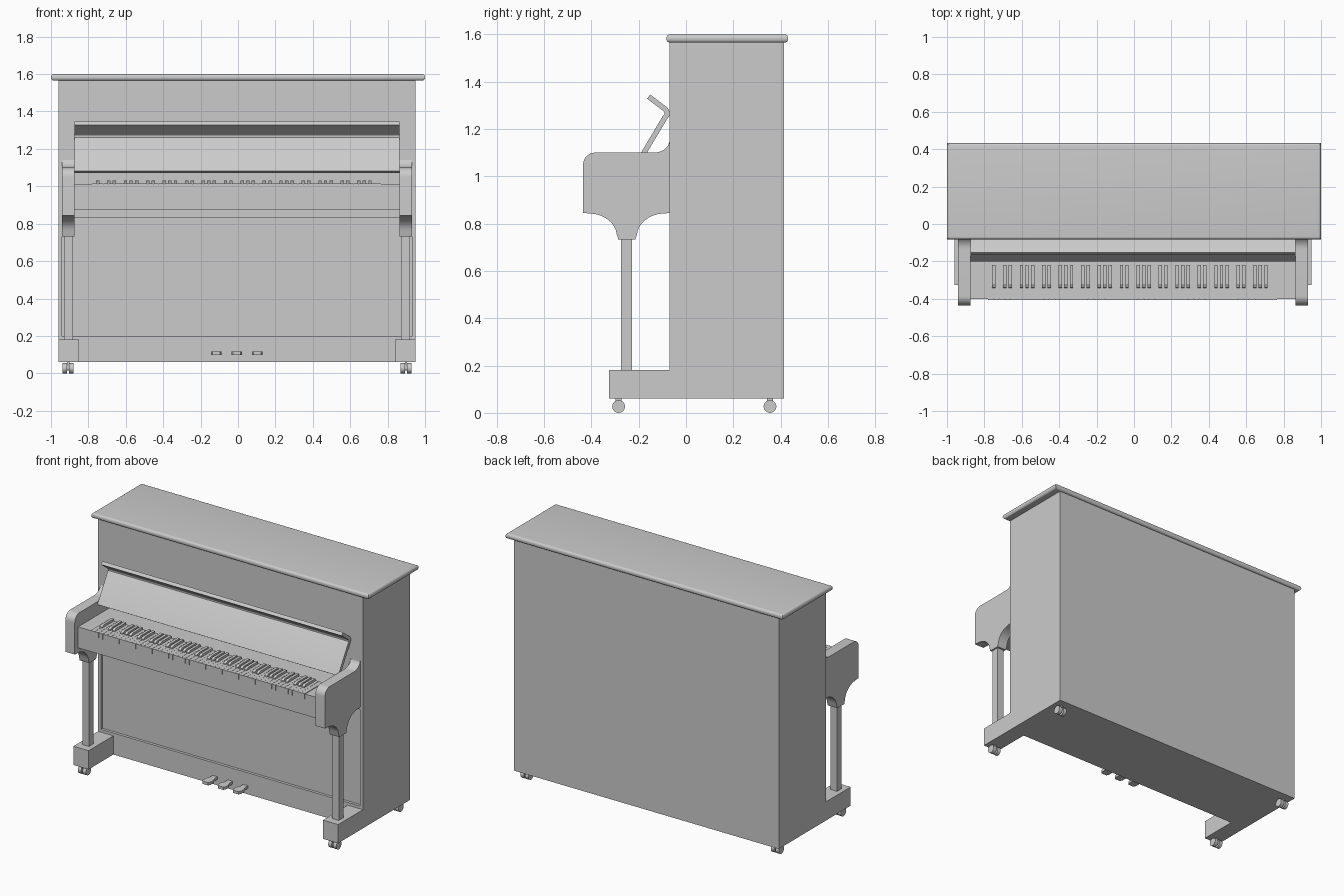
import bpy, bmesh, math

if "Cube" in bpy.data.objects:
    bpy.data.objects.remove(bpy.data.objects["Cube"])

CX = -0.005  # centre of the case, the lid is centred on zero


def finish(name, bm, smooth=False):
    bmesh.ops.recalc_face_normals(bm, faces=bm.faces)
    me = bpy.data.meshes.new(name)
    bm.to_mesh(me)
    bm.free()
    ob = bpy.data.objects.new(name, me)
    bpy.context.collection.objects.link(ob)
    if smooth:
        bpy.ops.object.select_all(action='DESELECT')
        ob.select_set(True)
        bpy.context.view_layer.objects.active = ob
        bpy.ops.object.shade_smooth_by_angle(angle=math.radians(35))
    return ob


def add_box(bm, x0, x1, y0, y1, z0, z1):
    vs = bmesh.ops.create_cube(bm, size=1)['verts']
    for v in vs:
        v.co = (x1 if v.co.x > 0 else x0, y1 if v.co.y > 0 else y0, z1 if v.co.z > 0 else z0)
    return vs


def box(name, *dims):
    bm = bmesh.new()
    add_box(bm, *dims)
    return finish(name, bm)


def add_prism(bm, pts, x0, x1):
    """Extrude a (y, z) outline from x0 to x1."""
    f = bm.faces.new([bm.verts.new((x0, y, z)) for y, z in pts])
    r = bmesh.ops.extrude_face_region(bm, geom=[f])
    for v in r['geom']:
        if isinstance(v, bmesh.types.BMVert):
            v.co.x = x1


def prism(name, pts, x0, x1):
    bm = bmesh.new()
    add_prism(bm, pts, x0, x1)
    return finish(name, bm, True)


def arc(cy, cz, ry, rz, a0, a1, n=8):
    return [(cy + ry * math.cos(math.radians(a0 + (a1 - a0) * i / n)),
             cz + rz * math.sin(math.radians(a0 + (a1 - a0) * i / n))) for i in range(n + 1)]


# Case with a shallow recess for the lower front panel
case = box("case", CX - 0.955, CX + 0.955, -0.07, 0.415, 0.06, 1.57)
cutter = box("panel_recess_cutter", CX - 0.935, CX + 0.935, -0.2, -0.052, 0.2, 0.83)
cutter.hide_render = True
cutter.hide_set(True)
m = case.modifiers.new("recess", 'BOOLEAN')
m.object = cutter
m.operation = 'DIFFERENCE'
m.solver = 'EXACT'

# Lid with rounded, mitred edges
bm = bmesh.new()
add_box(bm, -1, 1, -0.083, 0.432, 1.565, 1.6)
flat = [e for e in bm.edges if abs(e.verts[0].co.z - e.verts[1].co.z) < 1e-5]
bmesh.ops.bevel(bm, geom=flat, offset=0.0155, segments=5, profile=0.5, affect='EDGES')
finish("lid", bm, True)

# Side outline of the arm: rounded front, flared back, corbel below
arm = ([(-0.07, 0.845), (-0.07, 1.148)]
       + arc(-0.135, 1.165, 0.07, 0.065, -20, -90)
       + arc(-0.385, 1.05, 0.05, 0.05, 90, 180)
       + [(-0.435, 0.845)]
       + arc(-0.41, 0.745, 0.118, 0.098, 85, 5)
       + [(-0.286, 0.732), (-0.215, 0.732)]
       + arc(-0.09, 0.745, 0.118, 0.098, 175, 95))

for s, side in ((-1, "left"), (1, "right")):
    def span(a, b):
        return sorted((CX + s * a, CX + s * b))
    prism(side + "_arm", arm, *span(0.868, 0.936))
    box(side + "_leg", *span(0.877, 0.925), -0.275, -0.228, 0.17, 0.74)
    box(side + "_foot", *span(0.845, 0.955), -0.325, -0.06, 0.06, 0.182)
    # Twin-wheel casters
    for y, place in ((-0.285, "front"), (0.355, "back")):
        bm = bmesh.new()
        for d0, d1, r in ((0.874, 0.898, 0.027), (0.908, 0.932, 0.027), (0.89, 0.915, 0.012)):
            add_prism(bm, arc(y, 0.027, r, r, 0, 345, 23), *span(d0, d1))
        add_box(bm, *span(0.897, 0.909), y - 0.012, y + 0.012, 0.027, 0.065)
        finish(f"{side}_{place}_caster", bm, True)

# Key bed between the arms
box("key_bed", CX - 0.87, CX + 0.87, -0.4, -0.06, 0.875, 1.012)

# 52 white keys and 36 black keys
X0, W = -0.78, 1.545 / 52
white, black = bmesh.new(), bmesh.new()
for i in range(52):
    x = X0 + i * W
    add_box(white, x + 0.0006, x + W - 0.0006, -0.406, -0.215, 0.982, 1.016)
    # Octave starts on A: sharps follow A, C, D, F, G
    if i % 7 in (0, 2, 3, 5, 6) and i < 51:
        xc = x + W
        add_prism(black, [(-0.22, 1.01), (-0.22, 1.031), (-0.322, 1.031), (-0.34, 1.022), (-0.342, 1.01)],
                  xc - 0.009, xc + 0.009)
finish("white_keys", white)
finish("black_keys", black)

# Open fallboard: leaning board curling forward into a lip
path = [(-0.192, 1.076), (-0.088, 1.25)] + arc(-0.104, 1.266, 0.024, 0.024, -25, 55, 6) + [(-0.158, 1.337)]
front, back = [], []
for i, (y, z) in enumerate(path):
    a, b = path[max(i - 1, 0)], path[min(i + 1, len(path) - 1)]
    ty, tz = b[0] - a[0], b[1] - a[1]
    k = 0.011 / math.hypot(ty, tz)
    front.append((y - tz * k, z + ty * k))
    back.append((y + tz * k, z - ty * k))
prism("fallboard", front + back[::-1], CX - 0.868, CX + 0.868)

# Three pedals with rounded tips
for x, name in ((-0.117, "left"), (-0.007, "middle"), (0.103, "right")):
    bm = bmesh.new()
    outline = [(0.017, -0.06), (0.017, -0.1), (0.028, -0.125), (0.028, -0.155), (0.02, -0.17)]
    pts = [(x + a, b) for a, b in outline] + [(x - a, b) for a, b in outline[::-1]]
    f = bm.faces.new([bm.verts.new((a, b, 0.098)) for a, b in pts])
    r = bmesh.ops.extrude_face_region(bm, geom=[f])
    bmesh.ops.translate(bm, vec=(0, 0, 0.018), verts=[v for v in r['geom'] if isinstance(v, bmesh.types.BMVert)])
    finish(name + "_pedal", bm, True)
